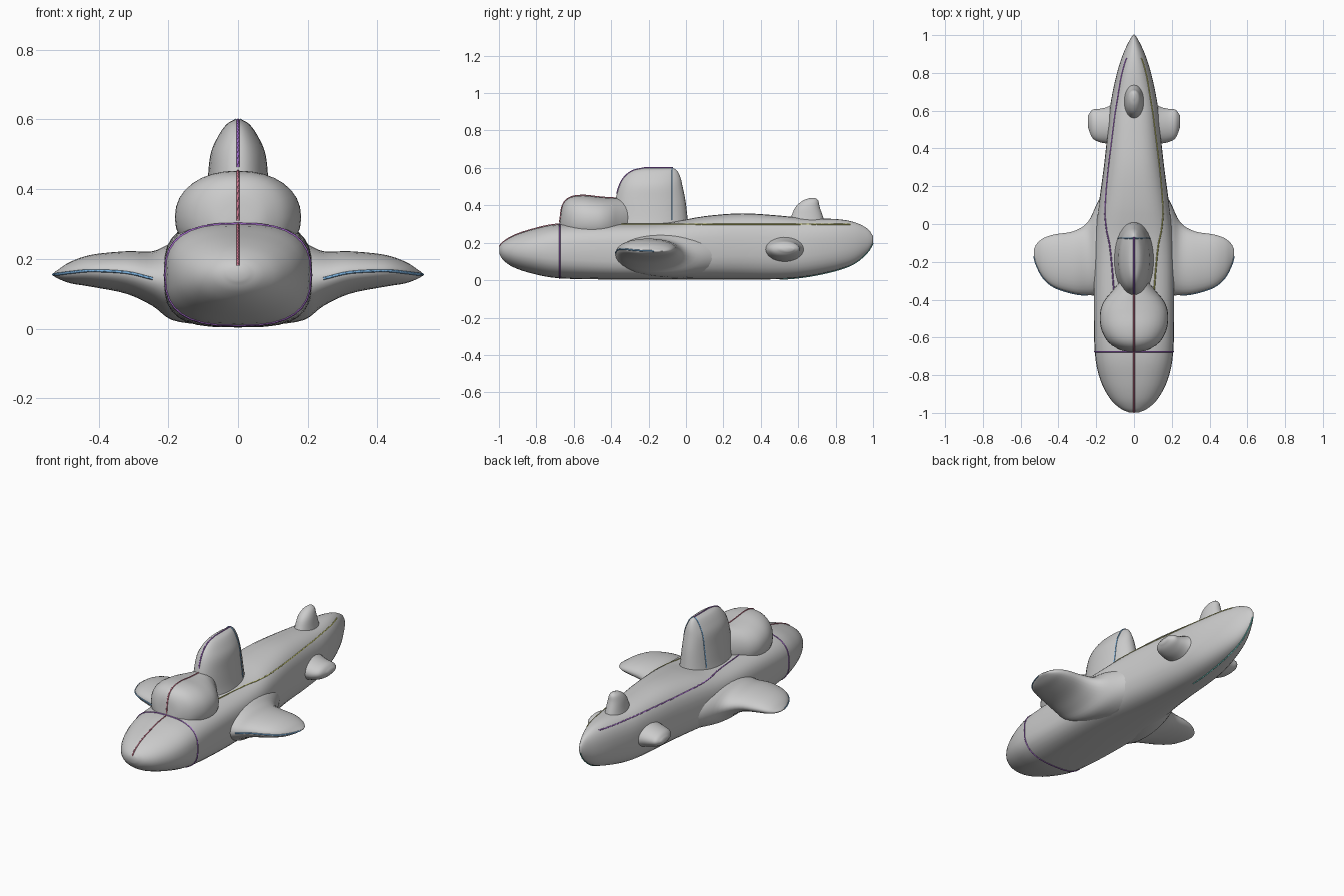
import bpy, bmesh, math
from mathutils import Vector

if "Cube" in bpy.data.objects:
    bpy.data.objects.remove(bpy.data.objects["Cube"])

N = 32  # points around each section


def spline(stations, steps=4):
    """Catmull-Rom through the station tuples, for smooth lofts."""
    pts = [Vector(s) for s in stations]
    out = []
    for i in range(len(pts) - 1):
        p1, p2 = pts[i], pts[i + 1]
        p0 = pts[i - 1] if i else p1 * 2 - p2
        p3 = pts[i + 2] if i + 2 < len(pts) else p2 * 2 - p1
        for k in range(steps):
            t = k / steps
            out.append((p1 * 2 + (p2 - p0) * t + (p0 * 2 - p1 * 5 + p2 * 4 - p3) * t * t
                        + (p1 * 3 - p0 - p2 * 3 + p3) * t ** 3) * 0.5)
    return out + [pts[-1]]


def oval(u0, u1, v0, v1, n=2.0):
    """Superellipse between two pairs of limits."""
    ring = []
    for j in range(N):
        a = 2 * math.pi * j / N
        c, s = math.cos(a), math.sin(a)
        ring.append(((u0 + u1) / 2 + (u1 - u0) / 2 * math.copysign(abs(c) ** (2 / n), c),
                     (v0 + v1) / 2 + (v1 - v0) / 2 * math.copysign(abs(s) ** (2 / n), s)))
    return ring


def loft(name, rings):
    bm = bmesh.new()
    rows = [[bm.verts.new(p) for p in r] for r in rings]
    for a, b in zip(rows, rows[1:]):
        for j in range(N):
            k = (j + 1) % N
            bm.faces.new((a[j], a[k], b[k], b[j]))
    bm.faces.new(rows[0])
    bm.faces.new(rows[-1])
    bmesh.ops.recalc_face_normals(bm, faces=bm.faces)
    for f in bm.faces:
        f.smooth = True
    me = bpy.data.meshes.new(name)
    bm.to_mesh(me)
    bm.free()
    bpy.context.collection.objects.link(bpy.data.objects.new(name, me))
    return rings


def along_y(name, stations):
    # station: y, half width, bottom, top, squareness
    return loft(name, [[(u, y, v) for u, v in oval(-w, w, lo, hi, n)]
                       for y, w, lo, hi, n in spline(stations)])


def along_x(name, stations, side):
    # station: x, front, rear, bottom, top
    return loft(name, [[(side * x, u, v) for u, v in oval(f, r, lo, hi)]
                       for x, f, r, lo, hi in spline(stations)])


def along_z(name, stations):
    # station: z, half width, front, rear
    return loft(name, [[(u, v, z) for u, v in oval(-w, w, f, r, 2.1)]
                       for z, w, f, r in spline(stations)])


def crossing(rings, axis, value, side):
    """Points on one side of a loft where it crosses a level plane."""
    pts = []
    for r in rings:
        for a, b in zip(r, r[1:] + r[:1]):
            da, db = a[axis] - value, b[axis] - value
            if da * db < 0 and (a[0] + b[0]) * side > 0:
                pts.append(Vector(a).lerp(Vector(b), da / (da - db)))
                break
    return pts


def material(name, rgb):
    m = bpy.data.materials.new(name)
    m.diffuse_color = (*rgb, 1)
    m.use_nodes = True
    m.node_tree.nodes["Principled BSDF"].inputs["Base Color"].default_value = m.diffuse_color
    return m


def seam(name, pts, mat, closed=False):
    cu = bpy.data.curves.new(name, 'CURVE')
    cu.dimensions = '3D'
    cu.bevel_depth = 0.004
    cu.bevel_resolution = 0
    sp = cu.splines.new('POLY')
    sp.points.add(len(pts) - 1)
    for p, q in zip(sp.points, pts):
        p.co = (*q, 1)
    sp.use_cyclic_u = closed
    cu.materials.append(mat)
    bpy.context.collection.objects.link(bpy.data.objects.new(name, cu))


purple = material("purple", (0.4, 0.15, 0.65))
blue = material("blue", (0.2, 0.45, 0.75))
olive = material("olive", (0.55, 0.55, 0.15))
red = material("red", (0.7, 0.2, 0.3))
teal = material("teal", (0.15, 0.55, 0.5))

# Hull
hull = along_y("hull", [
    (-0.998, 0.025, 0.14, 0.18, 2), (-0.975, 0.075, 0.105, 0.205, 2),
    (-0.92, 0.13, 0.068, 0.238, 2.1), (-0.82, 0.18, 0.035, 0.272, 2.3),
    (-0.675, 0.208, 0.01, 0.3, 2.7), (-0.4, 0.213, 0.004, 0.303, 3.2),
    (-0.1, 0.21, 0.004, 0.31, 3.2), (0.1, 0.187, 0.004, 0.342, 2.8),
    (0.3, 0.16, 0.004, 0.357, 2.6), (0.5, 0.138, 0.006, 0.345, 2.6),
    (0.65, 0.122, 0.02, 0.33, 2.6), (0.8, 0.09, 0.052, 0.327, 2.4),
    (0.9, 0.058, 0.09, 0.31, 2.2), (0.97, 0.025, 0.15, 0.275, 2), (1.0, 0.006, 0.2, 0.235, 2)])

# Canopy in front of the sail, tapering into it at the back
canopy = along_y("canopy", [
    (-0.675, 0.04, 0.25, 0.31, 2), (-0.66, 0.085, 0.22, 0.4, 2.1),
    (-0.62, 0.14, 0.2, 0.442, 2.2), (-0.55, 0.175, 0.19, 0.453, 2.2),
    (-0.47, 0.18, 0.19, 0.445, 2.2), (-0.41, 0.16, 0.19, 0.44, 2.1),
    (-0.36, 0.12, 0.19, 0.437, 2), (-0.3, 0.07, 0.2, 0.425, 2)])

# Sail
sail = along_z("sail", [
    (0.25, 0.115, -0.4, 0.02), (0.32, 0.1, -0.385, 0.01), (0.42, 0.088, -0.378, -0.002),
    (0.5, 0.079, -0.358, -0.018), (0.55, 0.058, -0.33, -0.03),
    (0.585, 0.034, -0.285, -0.048), (0.6, 0.01, -0.22, -0.07)])

# Dorsal tail fin
along_z("dorsal_fin", [
    (0.27, 0.062, 0.53, 0.75), (0.33, 0.05, 0.558, 0.735), (0.39, 0.041, 0.585, 0.715),
    (0.425, 0.027, 0.625, 0.707), (0.44, 0.006, 0.665, 0.69)])

# Wings and tail fins on both sides
for side, label in ((-1, "left"), (1, "right")):
    wing = along_x("wing_" + label, [
        (0.1, -0.38, 0.28, 0.01, 0.265), (0.19, -0.378, 0.12, 0.025, 0.245),
        (0.245, -0.376, 0.01, 0.065, 0.222), (0.32, -0.367, -0.038, 0.1, 0.222),
        (0.42, -0.335, -0.055, 0.12, 0.212), (0.48, -0.285, -0.075, 0.13, 0.192),
        (0.515, -0.22, -0.105, 0.143, 0.17), (0.53, -0.17, -0.135, 0.152, 0.159)], side)
    along_x("tail_fin_" + label, [
        (0.07, 0.37, 0.67, 0.08, 0.25), (0.13, 0.42, 0.625, 0.1, 0.23),
        (0.18, 0.433, 0.61, 0.112, 0.215), (0.22, 0.455, 0.605, 0.13, 0.203),
        (0.243, 0.51, 0.575, 0.155, 0.178)], side)
    # Seams on wing edge, deck edge and sail side
    seam("wing_seam_" + label, [r[N // 2] for r in wing[8:]], blue)
    seam("deck_seam_" + label, crossing(hull[17:48], 2, 0.298, side),
         olive if side > 0 else purple)
    seam("sail_seam_" + label, crossing(sail[4:], 1, -0.075, side), blue)

# Seam rings and centre lines
seam("nose_ring_seam", hull[16], purple, True)
seam("nose_centre_seam", [r[N // 4] for r in hull[:17]], red)
seam("canopy_centre_seam", [r[N // 4] for r in canopy[:25]], red)
seam("sail_front_seam", [r[3 * N // 4] for r in sail[10:]] + [sail[-1][N // 4]], purple)
seam("tail_centre_seam", [r[3 * N // 4] for r in hull[36:]], teal)
